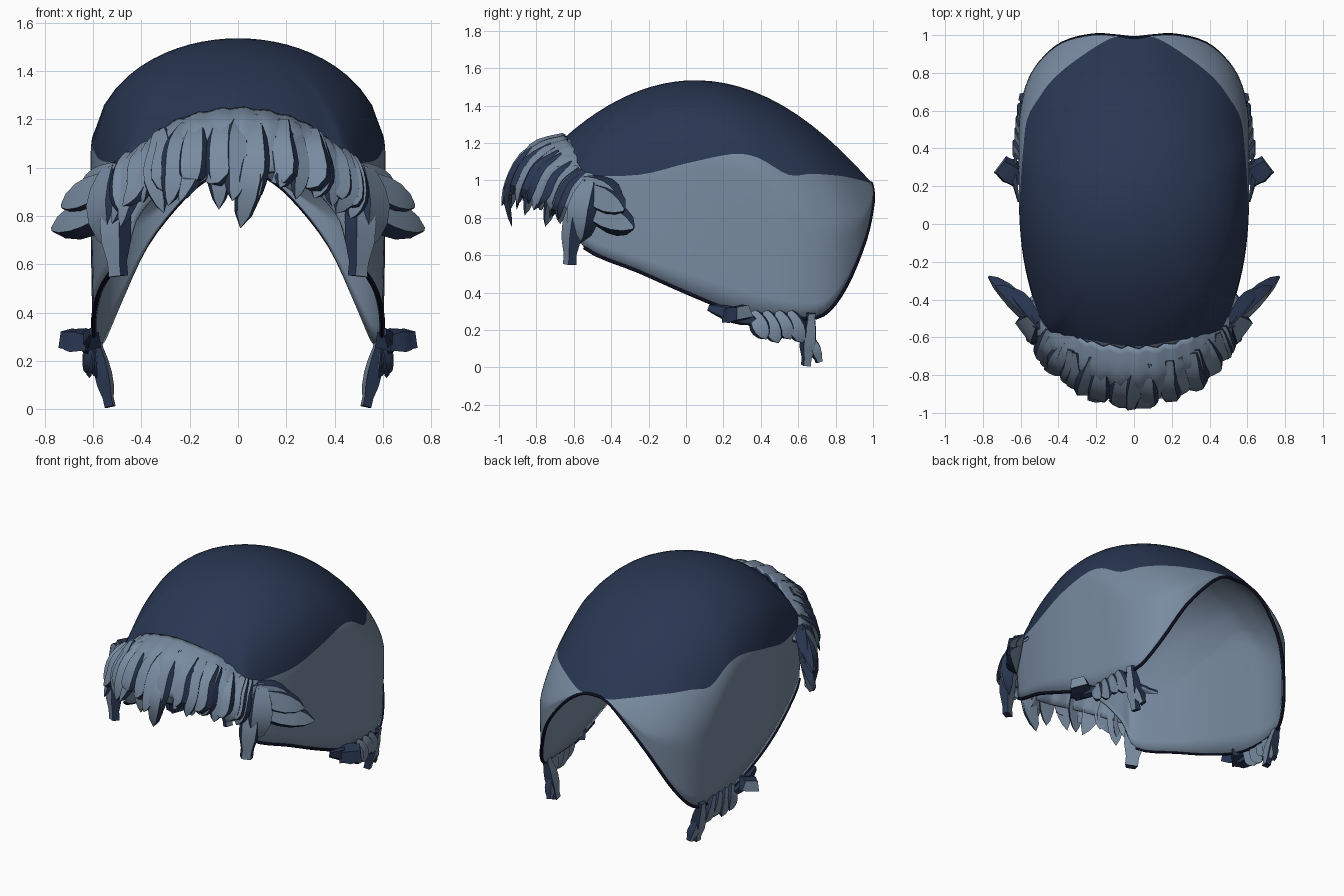
import bpy, math, random
from mathutils import Vector

random.seed(4)
cube = bpy.data.objects.get("Cube")
if cube:
    bpy.data.objects.remove(cube)


def material(name, rgb):
    m = bpy.data.materials.new(name)
    m.use_nodes = True
    m.diffuse_color = (*rgb, 1)
    m.node_tree.nodes["Principled BSDF"].inputs["Base Color"].default_value = (*rgb, 1)
    return m


navy = material("navy cloth", (.022, .038, .085))
fur = material("blue grey fur", (.19, .26, .355))
dark = material("dark trim", (.004, .005, .016))


def add_mesh(name, verts, faces, mats, indices, angle):
    mesh = bpy.data.meshes.new(name)
    mesh.from_pydata([tuple(v) for v in verts], [], faces)
    for m in mats:
        mesh.materials.append(m)
    for polygon, index in zip(mesh.polygons, indices):
        polygon.material_index = index
    ob = bpy.data.objects.new(name, mesh)
    bpy.context.collection.objects.link(ob)
    bpy.ops.object.select_all(action='DESELECT')
    ob.select_set(True)
    bpy.context.view_layer.objects.active = ob
    bpy.ops.object.shade_smooth_by_angle(angle=math.radians(angle))
    return ob


def thicken(ob, thickness, inner, edge):
    solidify = ob.modifiers.new("thickness", 'SOLIDIFY')
    solidify.thickness, solidify.offset = thickness, -1
    solidify.material_offset, solidify.material_offset_rim = inner, edge


def spline(keys, steps, closed=False):
    """Catmull-Rom through tuples of any length."""
    count, out = len(keys), []
    for i in range(count if closed else count - 1):
        near = [i - 1, i, i + 1, i + 2]
        quad = [keys[j % count] if closed else keys[min(max(j, 0), count - 1)] for j in near]
        for s in range(steps):
            t = s / steps
            out.append([b + t / 2 * (c - a + t * (2 * a - 5 * b + 4 * c - d
                        + t * (3 * (b - c) + d - a))) for a, b, c, d in zip(*quad)])
    if not closed:
        out.append(list(keys[-1]))
    return out


# Cap shell: x, y, shoulder height, colour line height, rim height
half = [
    (0, -.68, 1.2, 1.23, 1), (.25, -.65, 1.15, 1.2, .95), (.4, -.6, 1.05, 1.1, .82),
    (.48, -.55, 1, 1.03, .64), (.57, -.25, .98, 1.03, .51), (.605, 0, 1.04, 1.09, .4),
    (.61, .25, 1.05, 1.14, .3), (.61, .4, 1, 1.12, .265), (.605, .58, .8, 1.03, .26),
    (.57, .74, .72, 1.035, .28), (.5, .86, .75, 1.03, .43), (.38, .96, .8, 1.02, .68),
    (.22, 1, .91, 1, .88), (.1, .995, .98, .985, .97), (0, .985, .99, .992, .985)]
columns = spline(half + [(-k[0], *k[1:]) for k in reversed(half[1:-1])], 4, closed=True)
apex = Vector((0, .05, 1.535))
CURVATURE = .62
CROWN, SIDE, WALL = 12, 6, 6
rows = CROWN + SIDE + WALL
verts, faces, indices, rim = [apex], [], [], []
for x, y, shoulder, line, bottom in columns:
    rise = apex.z - shoulder
    # Equal curvature at the apex in every direction keeps the crown smooth
    roundness = CURVATURE * (x * x + (y - apex.y) ** 2) / rise
    level = max(.001, (line - shoulder) / rise)
    split = math.sqrt(max(0, 1 - level ** (1 / roundness)))
    steps = [split * (i + 1) / CROWN for i in range(CROWN)]
    steps += [1 - (1 - split) * (1 - (i + 1) / SIDE) ** 1.5 for i in range(SIDE)]
    for t in steps:
        z = shoulder + rise * max(0, 1 - t * t) ** roundness
        verts.append((x * t, apex.y + (y - apex.y) * t, z))
    for i in range(WALL):
        f = (i + 1) / WALL
        tuck = 1 - .025 * f * f * (shoulder - bottom)
        verts.append((x * tuck, apex.y + (y - apex.y) * tuck, shoulder + (bottom - shoulder) * f))
    rim.append(verts[-1])
for c in range(len(columns)):
    a, b = 1 + c * rows, 1 + (c + 1) % len(columns) * rows
    faces.append((0, a, b))
    indices.append(0)
    for r in range(rows - 1):
        faces.append((a + r, a + r + 1, b + r + 1, b + r))
        indices.append(int(r >= CROWN - 1))
shell = add_mesh("cap_shell", verts, faces, [navy, fur], indices, 60)
thicken(shell, .014, inner=1, edge=1)

# Dark piping along the flaps and the back arch, ending under the fringe
piping = bpy.data.curves.new("rim_piping", 'CURVE')
piping.dimensions, piping.bevel_depth, piping.bevel_resolution = '3D', .01, 1
piped = [v for v in rim if v[1] > -.56]
path = piping.splines.new('POLY')
path.points.add(len(piped) - 1)
for point, v in zip(path.points, piped):
    point.co = (*v, 1)
piping.materials.append(dark)
bpy.context.collection.objects.link(bpy.data.objects.new("rim_piping", piping))


def tuft(name, path, width, normal, blunt=0, depth=.28, mats=(fur, navy, navy)):
    """Tapered fur tuft with broad faces, bevelled edges and an end cap."""
    points = [Vector(p) for p in spline(path, 3)]
    last = len(points) - 1
    verts, faces, indices = [], [], []
    for i, p in enumerate(points):
        along = (points[min(i + 1, last)] - points[max(i - 1, 0)]).normalized()
        side = along.cross(normal).normalized()
        t = i / last
        w = width * max(blunt, .02, (.3 + 2 * t) * (1 - t * t))
        out, side = side.cross(along) * depth * w, side * w
        verts += [p + side * .7 + out, p - side * .7 + out, p - side - out, p + side - out]
    for i in range(last):
        for k in range(4):
            a, b = 4 * i + k, 4 * i + (k + 1) % 4
            faces.append((a, b, b + 4, a + 4))
            indices.append(k % 2)
    end = 4 * last
    faces += [(3, 2, 1, 0), tuple(range(end, end + 4))]
    add_mesh(name, verts, faces, mats, indices + [1, 2], 25)


# Fringe band: root, bulge and lower line from the middle to the temple
band = [
    (0, -.655, 1.25, 0, -.83, 1.19, 0, -.94, .98),
    (.25, -.62, 1.2, .27, -.77, 1.14, .29, -.86, .97),
    (.42, -.5, 1.08, .46, -.62, 1.04, .47, -.69, .88),
    (.54, -.38, .99, .59, -.44, .93, .57, -.52, .77)]
mirrored = [tuple(-v if i % 3 == 0 else v for i, v in enumerate(k)) for k in reversed(band[1:])]
stations = [[Vector(k[i:i + 3]) for i in range(0, len(k), 3)] for k in spline(mirrored + band, 8)]
verts, faces = [], []
for j, station in enumerate(stations):
    strand = Vector((0, -.01, .005)) * math.sin(j * 2.1)
    row = [Vector(p) + strand for p in spline(station, 4)]
    verts += row
    if j:
        a, b = (j - 1) * len(row), j * len(row)
        faces += [(a + i, a + i + 1, b + i + 1, b + i) for i in range(len(row) - 1)]
fringe = add_mesh("fringe_band", verts, faces, [fur, navy], [0] * len(faces), 50)
thicken(fringe, .02, inner=0, edge=1)

# Hanging fringe tufts in two staggered layers
for layer, count in enumerate((15, 10)):
    for i in range(count):
        across = .12 + .76 * (i + .5) / count
        root, bulge, low = stations[round(across * (len(stations) - 1))]
        out = Vector((bulge.x * .8, bulge.y, 0)).normalized()
        lift = out * (.006 + .008 * layer)
        sway = Vector((random.uniform(-.06, .06), 0, 0))
        tip = low + sway + out * random.uniform(0, .05)
        tip.z -= random.uniform(.06, .16) * (1 - layer / 2)
        path = [root.lerp(bulge, .5) - sway / 2, bulge.lerp(low, .3) + lift, low + lift, tip]
        tuft("fringe_tuft", path, random.uniform(.045, .068),
             out + Vector((random.uniform(-.4, .4), 0, .4)))
tuft("fringe_centre_tuft", [(.06, -.88, 1.1), (.05, -.96, .95), (.01, -.93, .75)], .06, Vector((0, -1, 0)))

# Mirrored side pieces
for name, s in (("left", 1), ("right", -1)):
    def side_tuft(part, root, tip, width, normal, bulge=0, **style):
        """Arc from root to tip, bowed along its outward normal."""
        flip = Vector((s, 1, 1))
        root, tip, normal = [Vector(v) * flip for v in (root, tip, normal)]
        middle = root.lerp(tip, .5) + normal.normalized() * bulge
        tuft(f"{name}_{part}", [root, middle, tip], width, normal, **style)

    # Temple: one long lock, a soft puff and a fan of outward wisps
    side_tuft("temple_lock", (.5, -.54, 1), (.5, -.625, .55), .068, (.6, -1, 0), .03, blunt=.6, depth=.5)
    side_tuft("temple_puff", (.52, -.5, 1.02), (.53, -.57, .66), .1, (1, -.7, .2), .04, depth=.4)
    for tip in ((.66, -.35, .88), (.73, -.33, .84), (.77, -.28, .745)):
        root = (.49, -.56, tip[2] + .12)
        side_tuft("temple_wisp", root, tip, .085, (.7, -.6, .2), -.01, blunt=.12, depth=.4)

    # Short tufts in a row under the flap, then the forked tail
    for i in range(4):
        y = .36 + .065 * i
        side_tuft("flap_tuft", (.6, y, .3), (.63 - .015 * i, y + .07, .15 - .02 * (i % 2)),
                  .06, (1, 0, 0), .01)
    side_tuft("flap_tail", (.59, .67, .29), (.53, .645, .01), .045, (1, .2, 0), blunt=.6, depth=.7)
    side_tuft("flap_tail_fork", (.56, .67, .16), (.53, .715, .03), .035, (1, .2, 0), blunt=.6, depth=.7)

    # Navy knot standing out from the flap's lower edge, with a pale end
    side_tuft("flap_knot", (.6, .23, .28), (.71, .31, .295), .07, (0, -.2, 1),
              blunt=.8, depth=.6, mats=(navy, navy, fur))
    side_tuft("flap_knot_wrap", (.61, .12, .32), (.62, .39, .24), .045, (1, 0, 0), .02,
              blunt=.4, mats=(navy, navy, navy))
